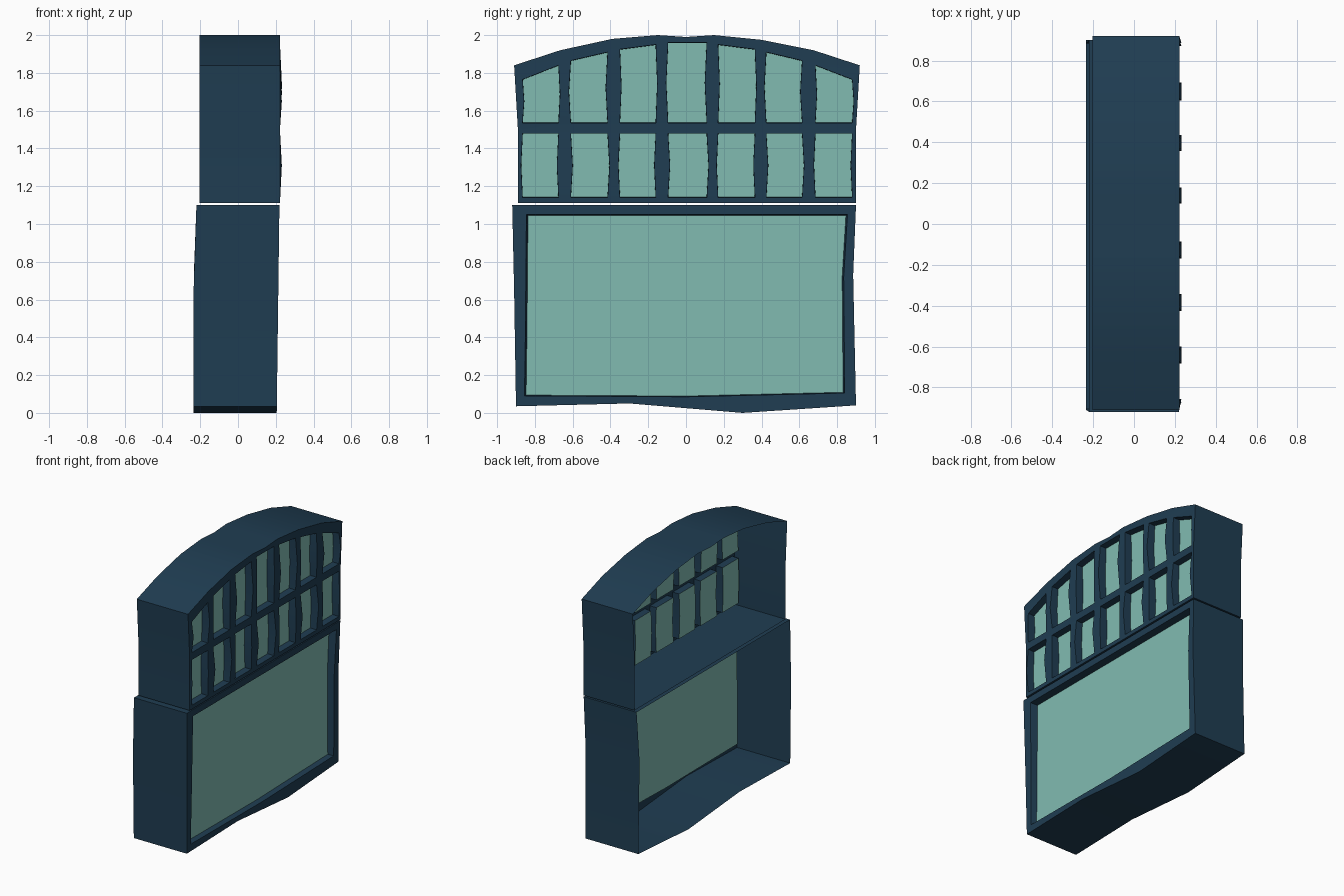
import bpy, bmesh
from mathutils import Vector

if "Cube" in bpy.data.objects:
    bpy.data.objects.remove(bpy.data.objects["Cube"])


def material(name, color):
    m = bpy.data.materials.new(name)
    m.diffuse_color = color
    m.use_nodes = True
    m.node_tree.nodes["Principled BSDF"].inputs["Base Color"].default_value = m.diffuse_color
    return m


FRAME = material("dark_blue_wood", (0.014, 0.047, 0.085, 1))
GLASS = material("pale_green_glass", (0.22, 0.50, 0.44, 1))


def finish(bm, name, mat, angle=0.6):
    # make normals consistent, facing +x at the front
    bmesh.ops.recalc_face_normals(bm, faces=bm.faces)
    if sum(f.normal.x * f.calc_area() for f in bm.faces) < 0:
        bmesh.ops.reverse_faces(bm, faces=bm.faces)
    me = bpy.data.meshes.new(name)
    bm.to_mesh(me)
    bm.free()
    me.materials.append(mat)
    ob = bpy.data.objects.new(name, me)
    bpy.context.collection.objects.link(ob)
    bpy.ops.object.select_all(action='DESELECT')
    ob.select_set(True)
    bpy.context.view_layer.objects.active = ob
    bpy.ops.object.shade_smooth_by_angle(angle=angle)


def loop(bm, pts):
    vs = [bm.verts.new(p) for p in pts]
    es = [bm.edges.new((vs[i - 1], vs[i])) for i in range(len(vs))]
    return vs, es


def bridge(bm, a, b):
    for i in range(len(a)):
        bm.faces.new((a[i - 1], a[i], b[i], b[i - 1]))


def window(name, outline, panes, front, back, glass_x):
    """Open-backed deep casing, front face with pane holes, recessed glass."""
    bm, gl = bmesh.new(), bmesh.new()
    # deep outer walls
    rim, edges = loop(bm, [(front(z), y, z) for y, z in outline])
    rear, _ = loop(bm, [(back(z), y, z) for y, z in outline])
    bridge(bm, rim, rear)
    # pane openings with recessed lips
    for pane in panes:
        c = sum((Vector(p) for p in pane), Vector((0, 0, 0))) / len(pane)
        inner = [(glass_x, c.y + (p[1] - c.y) * 0.99, c.z + (p[2] - c.z) * 0.99) for p in pane]
        hole, es = loop(bm, pane)
        lip, _ = loop(bm, inner)
        bridge(bm, hole, lip)
        edges += es
        gl.faces.new([gl.verts.new(p) for p in inner])
    # front face around the openings
    bmesh.ops.triangle_fill(bm, use_beauty=True, use_dissolve=False,
                            edges=edges, normal=(1, 0, 0))
    finish(bm, name + "_frame", FRAME)
    finish(gl, name + "_glass", GLASS)


# lower window: one large, slightly crooked pane
lower_outline = [(-0.92, 1.10), (0.90, 1.10), (0.885, 0.73), (0.90, 0.04),
                 (0.30, 0.0), (-0.30, 0.05), (-0.90, 0.035), (-0.91, 0.65)]


def lower_front(z):
    return 0.205 + 0.013 * z


lower_pane = [(lower_front(z), y, z) for y, z in
              [(-0.845, 1.05), (0.855, 1.05), (0.835, 0.72), (0.84, 0.105),
               (0, 0.085), (-0.855, 0.09), (-0.85, 0.45)]]
window("lower_window", lower_outline, [lower_pane], lower_front,
       lambda z: -0.235 + 0.015 * max(0, (z - 0.7) / 0.4), 0.163)

# upper window: arched, two rows of seven panes
upper_outline = [(-0.91, 1.84), (-0.665, 1.92), (-0.39, 1.98), (-0.15, 2.0), (0, 1.99),
                 (0.15, 2.0), (0.40, 1.975), (0.675, 1.92), (0.92, 1.84),
                 (0.90, 1.5), (0.90, 1.11), (-0.89, 1.11), (-0.89, 1.5)]
# each column: left y, right y, left top, right top
columns = [(-0.865, -0.675, 1.765, 1.84), (-0.61, -0.415, 1.865, 1.91),
           (-0.35, -0.16, 1.925, 1.95), (-0.095, 0.11, 1.96, 1.96),
           (0.17, 0.365, 1.95, 1.925), (0.425, 0.615, 1.91, 1.865),
           (0.685, 0.88, 1.84, 1.765)]


def pane(y0, y1, z, t0, t1, bend):
    # sides bow slightly forwards and sideways at mid height
    return [(0.222, y0, z), (0.222, y1, z), (0.232, y1 + bend, (z + t1) / 2),
            (0.222, y1, t1), (0.222, y0, t0), (0.232, y0 + bend, (z + t0) / 2)]


upper_panes = []
for i, (y0, y1, t0, t1) in enumerate(columns):
    bend = 0.01 if i % 2 else -0.008
    upper_panes.append(pane(y0, y1, 1.14, 1.48, 1.48, bend))
    upper_panes.append(pane(y0, y1, 1.535, t0, t1, -bend))
window("upper_window", upper_outline, upper_panes,
       lambda z: 0.222, lambda z: -0.203, 0.17)
